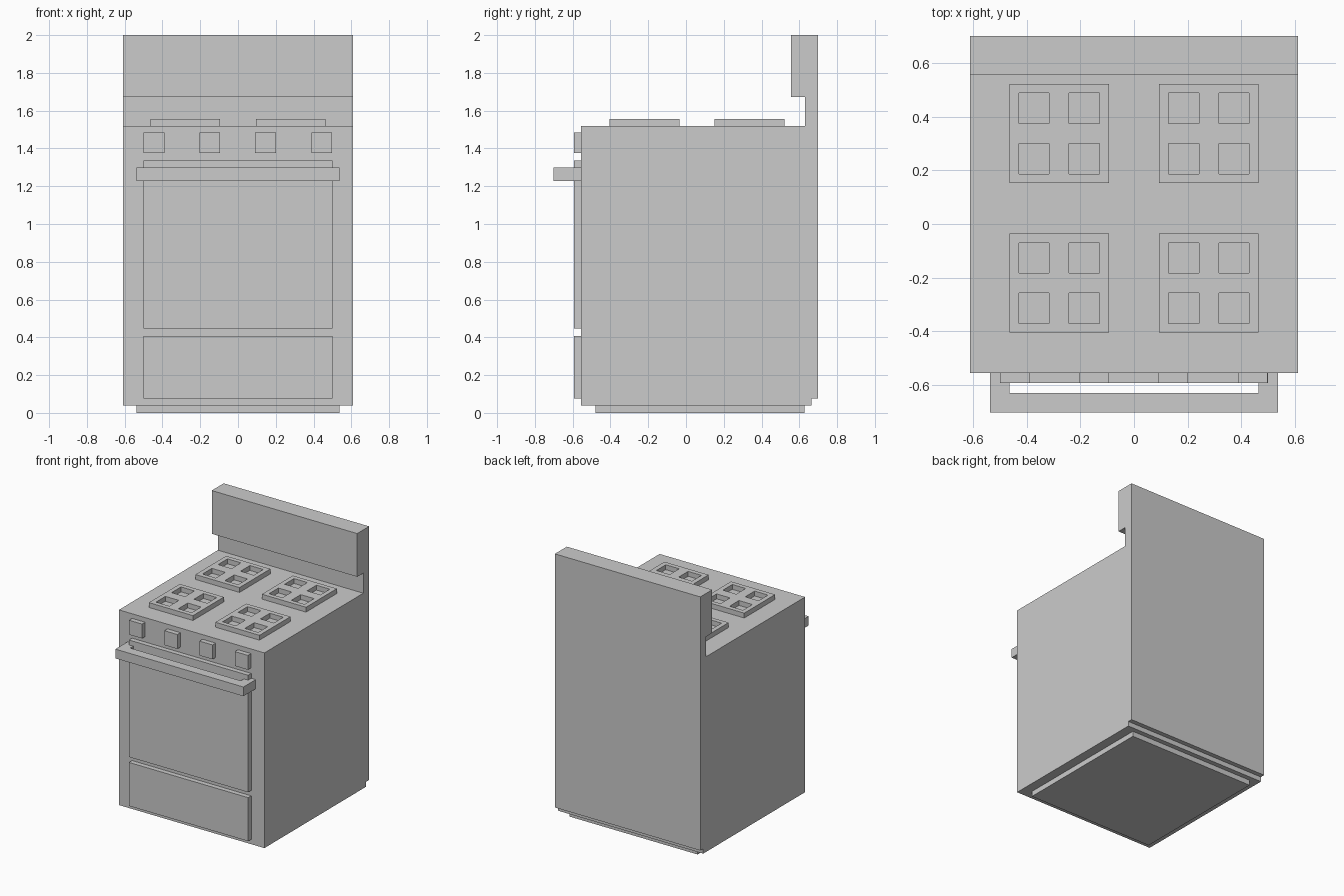
import bpy, bmesh

if "Cube" in bpy.data.objects:
    bpy.data.objects.remove(bpy.data.objects["Cube"])


def finish(name, bm):
    bmesh.ops.recalc_face_normals(bm, faces=bm.faces[:])
    mesh = bpy.data.meshes.new(name)
    bm.to_mesh(mesh)
    bm.free()
    obj = bpy.data.objects.new(name, mesh)
    bpy.context.collection.objects.link(obj)
    return obj


def thicken(bm, offset):
    ret = bmesh.ops.extrude_face_region(bm, geom=bm.faces[:], use_keep_orig=True)
    verts = [g for g in ret["geom"] if isinstance(g, bmesh.types.BMVert)]
    bmesh.ops.translate(bm, verts=verts, vec=offset)


def prism(name, points, offset):
    bm = bmesh.new()
    bm.faces.new([bm.verts.new(p) for p in points])
    thicken(bm, offset)
    return finish(name, bm)


def box(name, x0, x1, y0, y1, z0, z1):
    return prism(name, [(x0, y0, z0), (x1, y0, z0), (x1, y1, z0), (x0, y1, z0)],
                 (0, 0, z1 - z0))


def burner_grate(name, cx, cy):
    # square plate with four square openings, cut from a 5 x 5 cell grid
    steps = [-0.185, -0.15, -0.0375, 0.0375, 0.15, 0.185]
    bm = bmesh.new()
    v = [[bm.verts.new((cx + a, cy + b, 1.52)) for b in steps] for a in steps]
    for i in range(5):
        for j in range(5):
            if not (i % 2 and j % 2):
                bm.faces.new((v[i][j], v[i + 1][j], v[i + 1][j + 1], v[i][j + 1]))
    thicken(bm, (0, 0, 0.037))
    return finish(name, bm)


# Cabinet and backsplash share one side profile
profile = [(-0.555, 0.04), (0.665, 0.04), (0.665, 0.077), (0.70, 0.077),
           (0.70, 2.0), (0.557, 2.0), (0.557, 1.672), (0.63, 1.672),
           (0.63, 1.52), (-0.555, 1.52)]
prism("stove_body", [(-0.61, y, z) for y, z in profile], (1.22, 0, 0))
box("plinth", -0.537, 0.537, -0.48, 0.628, 0.0, 0.04)

# Oven door and drawer front
box("oven_door", -0.5, 0.5, -0.592, -0.555, 0.448, 1.335)
box("drawer_front", -0.5, 0.5, -0.592, -0.555, 0.077, 0.407)

# U-shaped door handle
u = [(-0.537, -0.555), (-0.537, -0.702), (0.537, -0.702), (0.537, -0.555),
     (0.464, -0.555), (0.464, -0.629), (-0.464, -0.629), (-0.464, -0.555)]
prism("door_handle", [(x, y, 1.228) for x, y in u], (0, 0, 0.07))

# Control knobs
for i, x in enumerate((-0.445, -0.149, 0.146, 0.443)):
    box(f"knob_{i + 1}", x - 0.055, x + 0.055, -0.592, -0.555, 1.376, 1.485)

# Burner grates
for side, x in (("left", -0.279), ("right", 0.279)):
    for row, y in (("front", -0.22), ("back", 0.337)):
        burner_grate(f"burner_grate_{row}_{side}", x, y)
